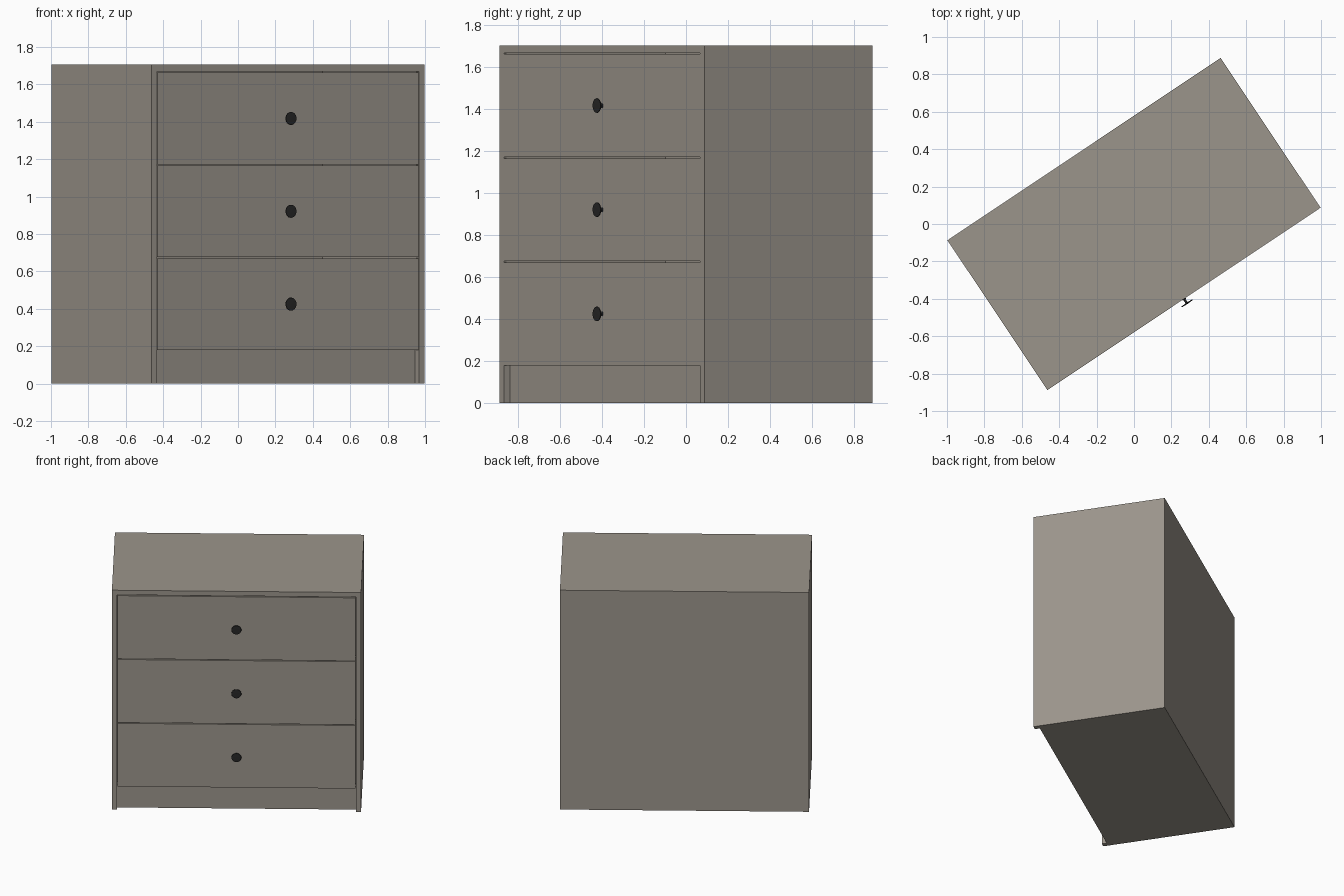
import bpy, bmesh, math
from mathutils import Matrix

if "Cube" in bpy.data.objects:
    bpy.data.objects.remove(bpy.data.objects["Cube"])

W, D, H = 1.756, 0.963, 1.705       # overall cabinet size
T = 0.036                           # board thickness
GAP = 0.006
ROT = Matrix.Rotation(math.atan2(0.975, 1.46), 4, 'Z')
FRONT, BACK = -D / 2, D / 2
IN = W / 2 - T                      # inner half width


def material(name, rgb):
    m = bpy.data.materials.new(name)
    m.diffuse_color = (*rgb, 1)
    m.use_nodes = True
    m.node_tree.nodes["Principled BSDF"].inputs["Base Color"].default_value = m.diffuse_color
    return m


wood = material("taupe_paint", (0.33, 0.30, 0.26))
metal = material("dark_metal", (0.02, 0.02, 0.02))


def finish(name, bm, mat):
    bmesh.ops.recalc_face_normals(bm, faces=bm.faces[:])
    me = bpy.data.meshes.new(name)
    bm.to_mesh(me)
    bm.free()
    me.materials.append(mat)
    ob = bpy.data.objects.new(name, me)
    ob.matrix_world = ROT
    bpy.context.collection.objects.link(ob)
    return ob


def box(name, x0, x1, y0, y1, z0, z1):
    bm = bmesh.new()
    bmesh.ops.create_cube(bm, size=1)
    for v in bm.verts:
        v.co = ((x0 + x1) / 2 + v.co.x * (x1 - x0),
                (y0 + y1) / 2 + v.co.y * (y1 - y0),
                (z0 + z1) / 2 + v.co.z * (z1 - z0))
    return finish(name, bm, wood)


def knob(name, z, segs=32):
    # lathe profile: (radius, distance out from the drawer front)
    profile = [(0.0, -0.002), (0.011, -0.002), (0.011, 0.003), (0.006, 0.006),
               (0.006, 0.025), (0.033, 0.026), (0.035, 0.028),
               (0.034, 0.031), (0.0, 0.033)]
    bm = bmesh.new()
    vs = [bm.verts.new((r, FRONT - d, z)) for r, d in profile]
    es = [bm.edges.new(p) for p in zip(vs, vs[1:])]
    bmesh.ops.spin(bm, geom=vs + es, cent=(0, 0, z), axis=(0, 1, 0),
                   angle=math.tau, steps=segs, use_duplicate=False)
    bmesh.ops.remove_doubles(bm, verts=bm.verts[:], dist=1e-5)
    ob = finish(name, bm, metal)
    bpy.ops.object.select_all(action='DESELECT')
    bpy.context.view_layer.objects.active = ob
    ob.select_set(True)
    bpy.ops.object.shade_smooth_by_angle(angle=math.radians(35))


# Carcass
box("left_side", -W / 2, -IN, FRONT, BACK, 0, H)
box("right_side", IN, W / 2, FRONT, BACK, 0, H)
box("top_board", -IN, IN, FRONT, BACK, H - T, H)
box("back_board", -IN, IN, BACK - T, BACK, 0, H - T)
box("bottom_board", -IN, IN, FRONT + 2 * T, BACK - T, 0, T)
box("plinth", -IN, IN, FRONT + T, FRONT + 2 * T, 0, 0.18)

# Drawers: front, box behind it and knob
Z0, Z1 = 0.18, H - T
PITCH = (Z1 - Z0) / 3
for i, label in enumerate(("bottom", "middle", "upper")):
    lo = Z0 + i * PITCH
    hi = lo + PITCH - GAP
    box(label + "_drawer_front", -IN + GAP / 2, IN - GAP / 2,
        FRONT, FRONT + T, lo, hi)
    box(label + "_drawer_box", -IN + 0.003, IN - 0.003,
        FRONT + T, BACK - 2 * T, lo + 0.003, hi)
    knob(label + "_knob", (lo + hi) / 2)
